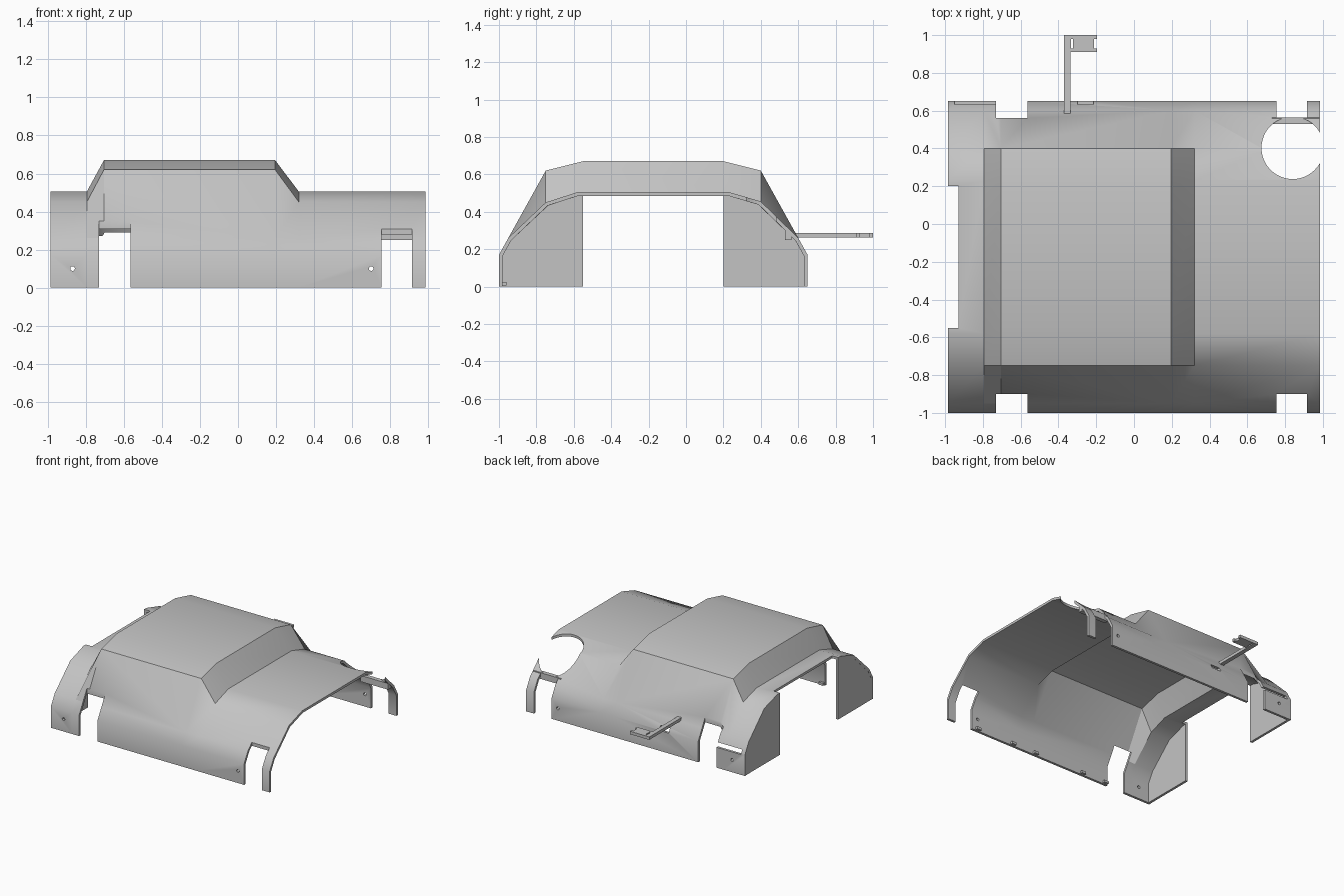
import bpy, bmesh, math

cube = bpy.data.objects.get("Cube")
if cube:
    bpy.data.objects.remove(cube, do_unlink=True)

grey = bpy.data.materials.new("light grey plastic")
grey.use_nodes = True
colour = (0.55, 0.55, 0.55, 1)
grey.diffuse_color = colour
grey.node_tree.nodes["Principled BSDF"].inputs["Base Color"].default_value = colour

# Cross-sections (y, z) from front to back
LOW = [(-1, 0), (-1, .17), (-.95, .26), (-.75, .45), (-.58, .505),
       (.23, .505), (.4, .455), (.6, .26), (.65, .17), (.65, 0)]
HIGH = [(-1, 0), (-1, .17), (-.95, .26), (-.75, .62), (-.55, .67),
        (.2, .67), (.4, .62), (.6, .26), (.65, .17), (.65, 0)]


def make(name, bm):
    mesh = bpy.data.meshes.new(name)
    bm.to_mesh(mesh)
    bm.free()
    mesh.materials.append(grey)
    ob = bpy.data.objects.new(name, mesh)
    bpy.context.collection.objects.link(ob)
    return ob


def box(name, x0, x1, y0, y1, z0, z1):
    bm = bmesh.new()
    bmesh.ops.create_cube(bm, size=1)
    for v in bm.verts:
        v.co = ((x0 + x1) / 2 + v.co.x * (x1 - x0),
                (y0 + y1) / 2 + v.co.y * (y1 - y0),
                (z0 + z1) / 2 + v.co.z * (z1 - z0))
    return make(name, bm)


def cylinder(name, x, y, z, radius, depth, along_y=False):
    bm = bmesh.new()
    bmesh.ops.create_cone(bm, cap_ends=True, segments=48, radius1=radius,
                          radius2=radius, depth=depth)
    ob = make(name, bm)
    ob.location = (x, y, z)
    if along_y:
        ob.rotation_euler.x = math.pi / 2
    return ob


def apply(ob, mod):
    bpy.ops.object.select_all(action='DESELECT')
    bpy.context.view_layer.objects.active = ob
    ob.select_set(True)
    bpy.ops.object.modifier_apply(modifier=mod.name)


def cut(ob, *cutters):
    for cutter in cutters:
        cutter.hide_render = True
        bpy.context.view_layer.update()
        mod = ob.modifiers.new("cut", 'BOOLEAN')
        mod.operation = 'DIFFERENCE'
        mod.solver = 'EXACT'
        mod.object = cutter
        apply(ob, mod)
        bpy.data.objects.remove(cutter, do_unlink=True)


# Body shell lofted through low and raised sections
bm = bmesh.new()
stations = [(-.985, LOW), (-.795, LOW), (-.705, HIGH),
            (.195, HIGH), (.32, LOW), (.985, LOW)]
rows = [[bm.verts.new((x, y, z)) for y, z in section] for x, section in stations]
for a, b in zip(rows, rows[1:]):
    for j in range(len(a) - 1):
        bm.faces.new((a[j], b[j], b[j + 1], a[j + 1]))
shell = make("body_shell", bm)
solid = shell.modifiers.new("thickness", 'SOLIDIFY')
solid.thickness = .02
solid.offset = -1
solid.use_even_offset = True
apply(shell, solid)

# Notches, side recess, round opening and slots
for x0, x1 in ((-.73, -.565), (.755, .915)):
    cut(shell, box("front_notch", x0, x1, -1.1, -.9, -.1, .6),
        box("back_notch", x0, x1, .56, .8, -.1, .6))
cut(shell, box("side_recess", -1.1, -.93, -.55, .2, -.1, .8),
    cylinder("round_opening", .84, .403, .4, .165, 1),
    box("corner_slot", -.95, -.72, .6, .7, .165, .2),
    box("wall_slot", -.3, -.215, .6, .7, .165, .2))
for x in (-.87, .7):
    cut(shell, cylinder("screw_hole", x, -.2, .1, .012, 3, True))
bpy.ops.object.select_all(action='DESELECT')
bpy.context.view_layer.objects.active = shell
shell.select_set(True)
bpy.ops.object.shade_smooth_by_angle(angle=math.radians(31))

# Closed side panels around the recess
for name, y0, y1 in (("front_side_panel", -.55, 2), ("back_side_panel", -2, .2)):
    bm = bmesh.new()
    face = bm.faces.new([bm.verts.new((-.984, -.175 + (y + .175) * .99, z * .99))
                         for y, z in LOW])
    ext = bmesh.ops.extrude_face_region(bm, geom=[face])
    for v in ext["geom"]:
        if isinstance(v, bmesh.types.BMVert):
            v.co.x += .02
    bmesh.ops.recalc_face_normals(bm, faces=bm.faces)
    panel = make(name, bm)
    cut(panel, box("panel_trim", -1.1, -.9, y0, y1, -.1, .8))

# Bridge across the back notch
box("notch_bridge", .73, .98, .53, .565, .25, .3)

# Hooked arm at the back
box("arm_bar", -.37, -.335, .585, .915, .263, .287)
head = box("arm_head", -.37, -.195, .91, 1, .263, .287)
cut(head, box("head_slot", -.333, -.322, .93, .98, .2, .4),
    box("head_end_slot", -.212, -.18, .93, .98, .2, .4))

# Small clips inside the front wall
for x in (.7, .36, .14, -.32, -.54):
    box("inner_clip", x - .02, x + .02, -.985, -.96, .005, .025)
